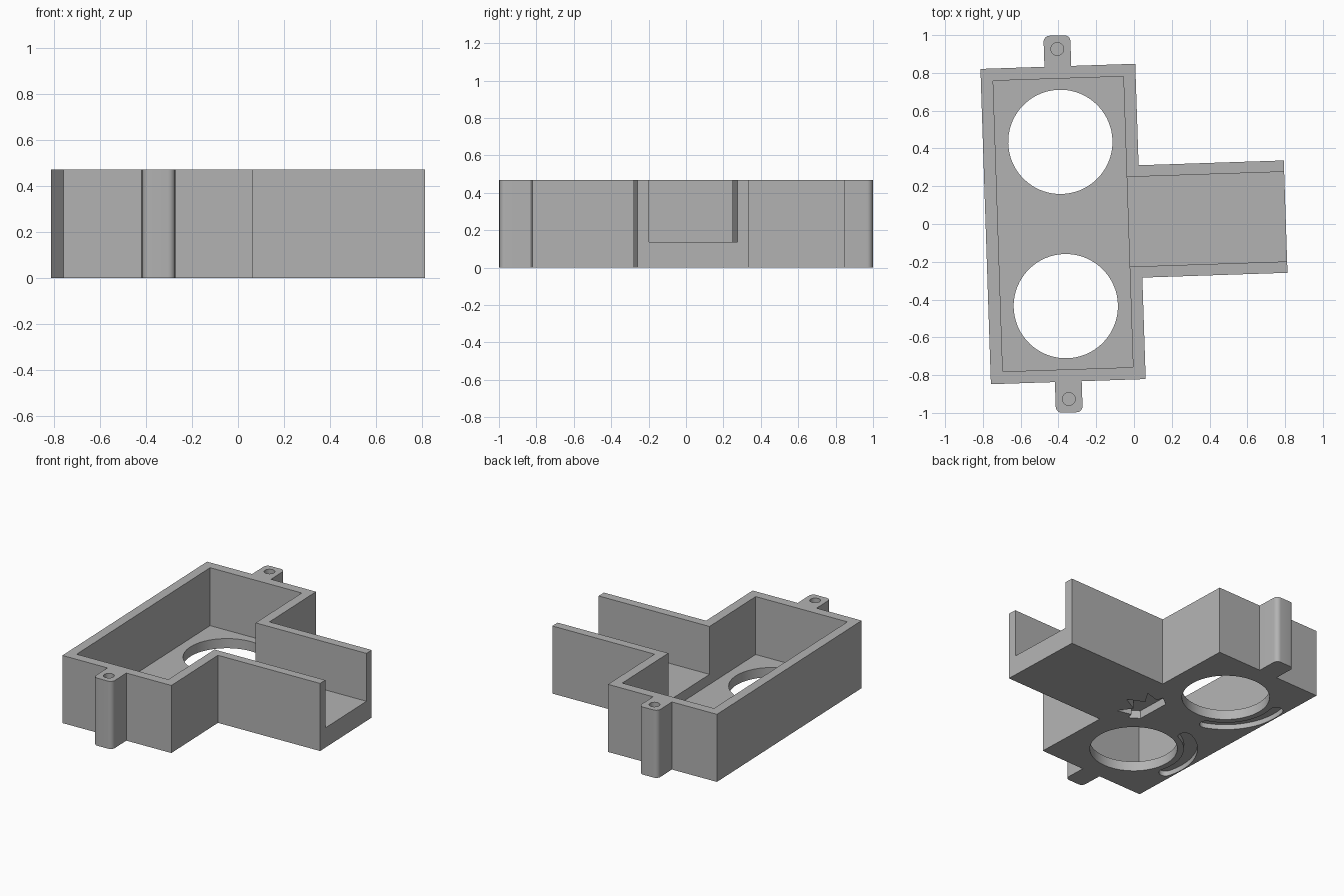
import bpy, bmesh, math
from mathutils import Matrix

cube = bpy.data.objects.get("Cube")
if cube:
    bpy.data.objects.remove(cube, do_unlink=True)

HEIGHT = 0.47
FLOOR = 0.067          # floor of the main box
ARM_FLOOR = 0.137      # raised floor of the side channel
BOX_X, BOX_Y, WALL = 0.41, 0.835, 0.065
ARM_X, ARM_Y, ARM_IN = 1.179, 0.2975, 0.2375
HOLE_Y, HOLE_R = 0.435, 0.276
LUG_Y, LUG_HALF, LUG_R = 0.9985, 0.071, 0.032
OVER = 0.1             # how far cutters reach past a surface
PLACE = Matrix.Translation((-0.3755, 0, 0)) @ Matrix.Rotation(math.radians(1.9), 4, 'Z')

grey = bpy.data.materials.new("plain_grey")
grey.use_nodes = True
colour = (0.45, 0.45, 0.45, 1)
grey.diffuse_color = colour
grey.node_tree.nodes["Principled BSDF"].inputs["Base Color"].default_value = colour


def prism(name, outline, z0, z1):
    """Extrude a flat outline from z0 to z1."""
    bm = bmesh.new()
    face = bm.faces.new([bm.verts.new((x, y, z0)) for x, y in outline])
    ext = bmesh.ops.extrude_face_region(bm, geom=[face])
    top = [g for g in ext["geom"] if isinstance(g, bmesh.types.BMVert)]
    bmesh.ops.translate(bm, verts=top, vec=(0, 0, z1 - z0))
    bmesh.ops.recalc_face_normals(bm, faces=bm.faces)
    mesh = bpy.data.meshes.new(name)
    bm.to_mesh(mesh)
    bm.free()
    mesh.materials.append(grey)
    obj = bpy.data.objects.new(name, mesh)
    bpy.context.collection.objects.link(obj)
    return obj


def arc(cx, cy, r, a0, a1, steps):
    """Points on an arc, angles in degrees."""
    angles = [math.radians(a0 + (a1 - a0) * i / steps) for i in range(steps + 1)]
    return [(cx + r * math.cos(a), cy + r * math.sin(a)) for a in angles]


def circle(cx, cy, r, sides):
    return arc(cx, cy, r, 0, 360, sides)[:-1]


def rect(x0, x1, y0, y1):
    return [(x0, y0), (x1, y0), (x1, y1), (x0, y1)]


def mirror_y(points):
    return [(x, -y) for x, y in points]


def combine(target, tool, operation):
    """Apply a boolean and discard the tool."""
    mod = target.modifiers.new("boolean", 'BOOLEAN')
    mod.operation, mod.solver, mod.object = operation, 'EXACT', tool
    bpy.context.view_layer.objects.active = target
    bpy.ops.object.modifier_apply(modifier=mod.name)
    bpy.data.objects.remove(tool, do_unlink=True)


# T-shaped outer block
half = [(BOX_X, ARM_Y), (BOX_X, BOX_Y), (-BOX_X, BOX_Y)]
half = [(ARM_X, ARM_Y)] + half
tray = prism("tray", half + mirror_y(half)[::-1], 0, HEIGHT)

# Screw lugs with rounded outer corners
lug = ([(LUG_HALF, BOX_Y - WALL / 2)]
       + arc(LUG_HALF - LUG_R, LUG_Y - LUG_R, LUG_R, 0, 90, 8)
       + arc(LUG_R - LUG_HALF, LUG_Y - LUG_R, LUG_R, 90, 180, 8)
       + [(-LUG_HALF, BOX_Y - WALL / 2)])
for outline in (lug, mirror_y(lug)):
    combine(tray, prism("lug", outline, 0, HEIGHT), 'UNION')

# Box cavity and the open-ended channel
in_x, in_y = BOX_X - WALL, BOX_Y - WALL
cuts = [(rect(-in_x, in_x, -in_y, in_y), FLOOR, HEIGHT + OVER),
        (rect(0, ARM_X + OVER, -ARM_IN, ARM_IN), ARM_FLOOR, HEIGHT + OVER)]

# Curved groove with round ends, on the underside
G_R, G_W, G_A, G_B = 0.36, 0.043, 112, 194


def groove_end(angle):
    a = math.radians(angle)
    return G_R * math.cos(a), HOLE_Y * -1 + G_R * math.sin(a)


groove = (arc(0, -HOLE_Y, G_R + G_W, G_A, G_B, 24)
          + arc(*groove_end(G_B), G_W, G_B, G_B + 180, 8)[1:-1]
          + arc(0, -HOLE_Y, G_R - G_W, G_B, G_A, 24)
          + arc(*groove_end(G_A), G_W, G_A + 180, G_A + 360, 8)[1:-1])

# Pointed recess on the underside
spikes = [(0.225, 0.12), (0.29, 0.165), (0.3, 0.12), (0.4, 0.145), (0.34, 0.055)]
crown = spikes + [(0.45, 0)] + mirror_y(spikes)[::-1]
cuts.append((crown, -OVER, 0.055))

# Round openings, lug screw holes and grooves, one per side
for side in (1, -1):
    cuts.append((circle(0, side * HOLE_Y, HOLE_R, 72), -OVER, FLOOR + OVER))
    cuts.append((circle(0, side * 0.927, 0.034, 32), 0.17, HEIGHT + OVER))
    cuts.append((groove if side == 1 else mirror_y(groove), -OVER, 0.035))

for outline, z0, z1 in cuts:
    combine(tray, prism("cutter", outline, z0, z1), 'DIFFERENCE')

# Slight turn of the whole tray, then shading
tray.data.transform(PLACE)
bpy.ops.object.select_all(action='DESELECT')
tray.select_set(True)
bpy.context.view_layer.objects.active = tray
bpy.ops.object.shade_smooth_by_angle(angle=math.radians(30))
